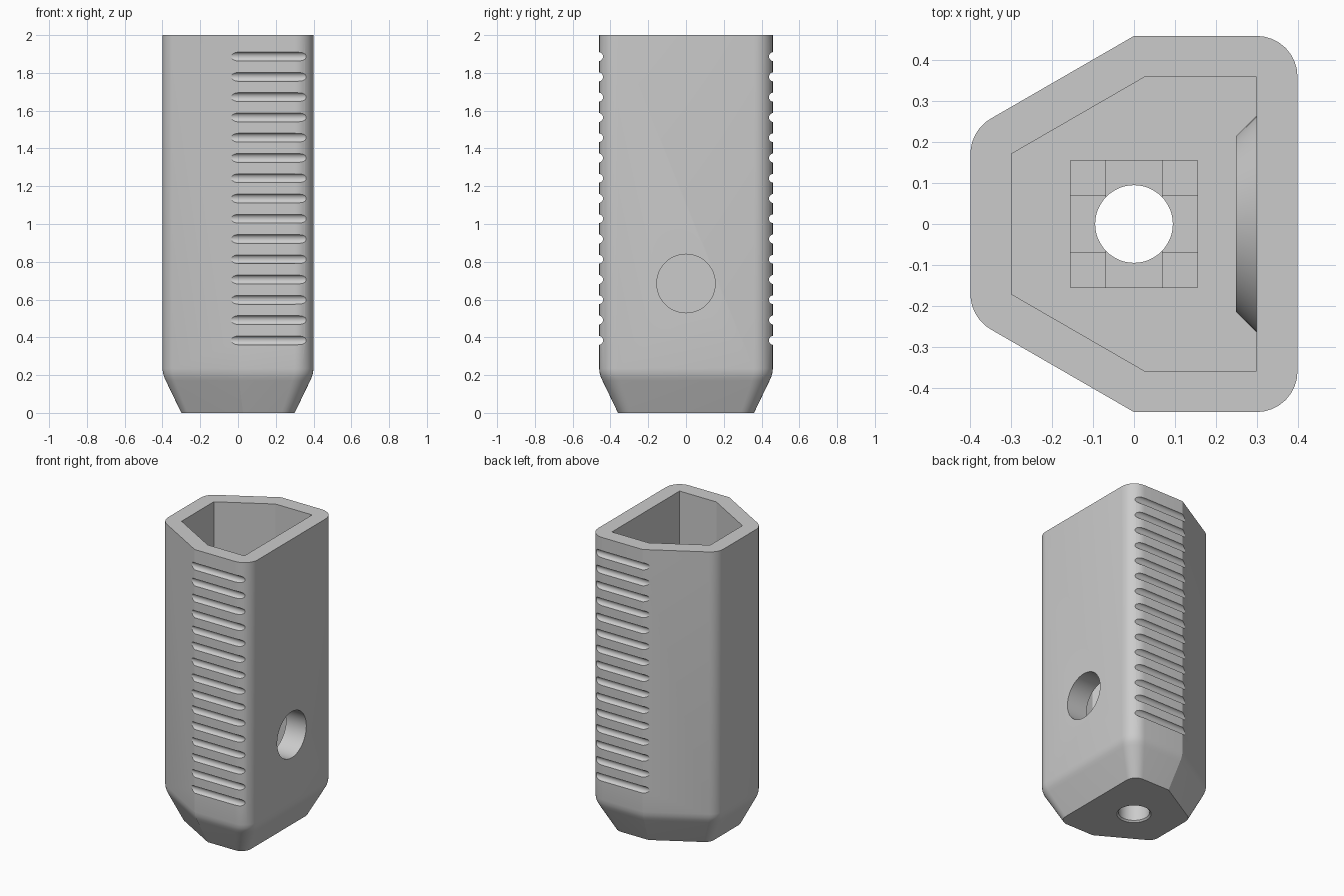
import bpy, bmesh, math
from mathutils import Matrix, Vector

if "Cube" in bpy.data.objects:
    bpy.data.objects.remove(bpy.data.objects["Cube"])

grey = bpy.data.materials.new("plain_grey")
grey.use_nodes = True
colour = (0.6, 0.6, 0.6, 1)
grey.diffuse_color = colour
grey.node_tree.nodes["Principled BSDF"].inputs["Base Color"].default_value = colour

TAN30 = math.tan(math.radians(30))
TAN15 = math.tan(math.radians(15))


def corner(x, y, r, a0, a1, n):
    """Rounded corner as points; (x, y) is the arc centre."""
    angles = [math.radians(a0 + (a1 - a0) * i / n) for i in range(n + 1)]
    return [(x + r * math.cos(a), y + r * math.sin(a)) for a in angles]


def outline(inset, r, n=8):
    """Six-sided outline moved inward, with four of its corners rounded."""
    right, side = 0.4 - inset, 0.46 - inset
    mid = TAN15 * inset
    left_y = side - (right + mid) * TAN30
    if r == 0:
        half = [(right, side), (mid, side), (-right, left_y)]
    else:
        half = corner(right - r, side - r, r, 0, 90, n) + [(mid, side)]
        half += corner(r - right, left_y - r * TAN30, r, 120, 180, n)
    return half + [(x, -y) for x, y in reversed(half)]


def finish(bm, name):
    bmesh.ops.recalc_face_normals(bm, faces=bm.faces)
    mesh = bpy.data.meshes.new(name)
    bm.to_mesh(mesh)
    bm.free()
    mesh.materials.append(grey)
    ob = bpy.data.objects.new(name, mesh)
    bpy.context.collection.objects.link(ob)
    return ob


def loft(name, layers):
    """Join outlines given as (points, height) into a closed solid."""
    bm = bmesh.new()
    rings = [[bm.verts.new((x, y, z)) for x, y in pts] for pts, z in layers]
    for low, high in zip(rings, rings[1:]):
        for i in range(len(low)):
            j = (i + 1) % len(low)
            bm.faces.new((low[i], low[j], high[j], high[i]))
    bm.faces.new(rings[0])
    bm.faces.new(rings[-1])
    return finish(bm, name)


def add_cone(bm, axis, start, end, r1, r2, segments=48):
    """Cone or cylinder between two points on a line along the axis."""
    start, end = Vector(start), Vector(end)
    turn = Vector((0, 0, 1)).rotation_difference(Vector(axis)).to_matrix().to_4x4()
    bmesh.ops.create_cone(bm, cap_ends=True, segments=segments, radius1=r1, radius2=r2,
                          depth=(end - start).length,
                          matrix=Matrix.Translation((start + end) / 2) @ turn)


def cone(name, *args):
    bm = bmesh.new()
    add_cone(bm, *args)
    return finish(bm, name)


def box(name, wide, deep, low, high):
    bm = bmesh.new()
    bmesh.ops.create_cube(bm, size=1, matrix=Matrix.Translation((0, 0, (low + high) / 2))
                          @ Matrix.Diagonal((wide, deep, high - low, 1)))
    return finish(bm, name)


# Outer body with a tapered foot and a softened shoulder
taper = [(0.1, 0), (0.018, 0.17), (0.009, 0.19), (0.003, 0.21), (0, 0.235), (0, 2)]
body = loft("holder_body", [(outline(o, 0.1 - 0.3 * o), z) for o, z in taper])

# Hollow interior and the boss around the side hole
cavity = loft("cavity_cutter", [(outline(0.1, 0), z) for z in (0.2, 2.2)])
X, Z = (1, 0, 0), (0, 0, 1)
HOLE_Z = 0.685
boss = cone("side_hole_boss", X, (0.25, 0, HOLE_Z), (0.31, 0, HOLE_Z), 0.215, 0.275)
side_hole = cone("side_hole_cutter", X, (0.1, 0, HOLE_Z), (0.6, 0, HOLE_Z), 0.155, 0.155)

# Square pocket with crossed steps, and a drilled floor with a small chamfer
pocket = box("pocket_cutter", 0.31, 0.31, 0.15, 0.3)
step_x = box("step_cutter_x", 0.31, 0.136, 0.14, 0.31)
step_y = box("step_cutter_y", 0.136, 0.31, 0.13, 0.32)
floor_hole = cone("floor_hole_cutter", Z, (0, 0, -0.1), (0, 0, 0.33), 0.095, 0.095)
chamfer = cone("hole_chamfer_cutter", Z, (0, 0, -0.01), (0, 0, 0.01), 0.115, 0.095)

# Grip grooves on both sides
bm = bmesh.new()
for i in range(15):
    z = 0.384 + i * 0.1073
    for y in (-0.463, 0.463):
        add_cone(bm, X, (-0.1, y, z), (0.45, y, z), 0.024, 0.024, 20)
grooves = finish(bm, "groove_cutter")

# Combine everything into one solid
steps = [(cavity, 'DIFFERENCE'), (boss, 'UNION')]
steps += [(c, 'DIFFERENCE') for c in
          (side_hole, pocket, step_x, step_y, floor_hole, chamfer, grooves)]
for tool, operation in steps:
    mod = body.modifiers.new(tool.name, 'BOOLEAN')
    mod.operation = operation
    mod.solver = 'EXACT'
    mod.object = tool
    tool.hide_render = True

bpy.context.view_layer.update()
graph = bpy.context.evaluated_depsgraph_get()
solid = bpy.data.meshes.new_from_object(body.evaluated_get(graph))
body.modifiers.clear()
body.data = solid
for tool, operation in steps:
    bpy.data.objects.remove(tool)
solid.materials.clear()
solid.materials.append(grey)
for face in solid.polygons:
    face.material_index = 0

# Smooth the rounded surfaces, keep the edges crisp
bpy.ops.object.select_all(action='DESELECT')
body.select_set(True)
bpy.context.view_layer.objects.active = body
bpy.ops.object.shade_smooth_by_angle(angle=math.radians(25))
